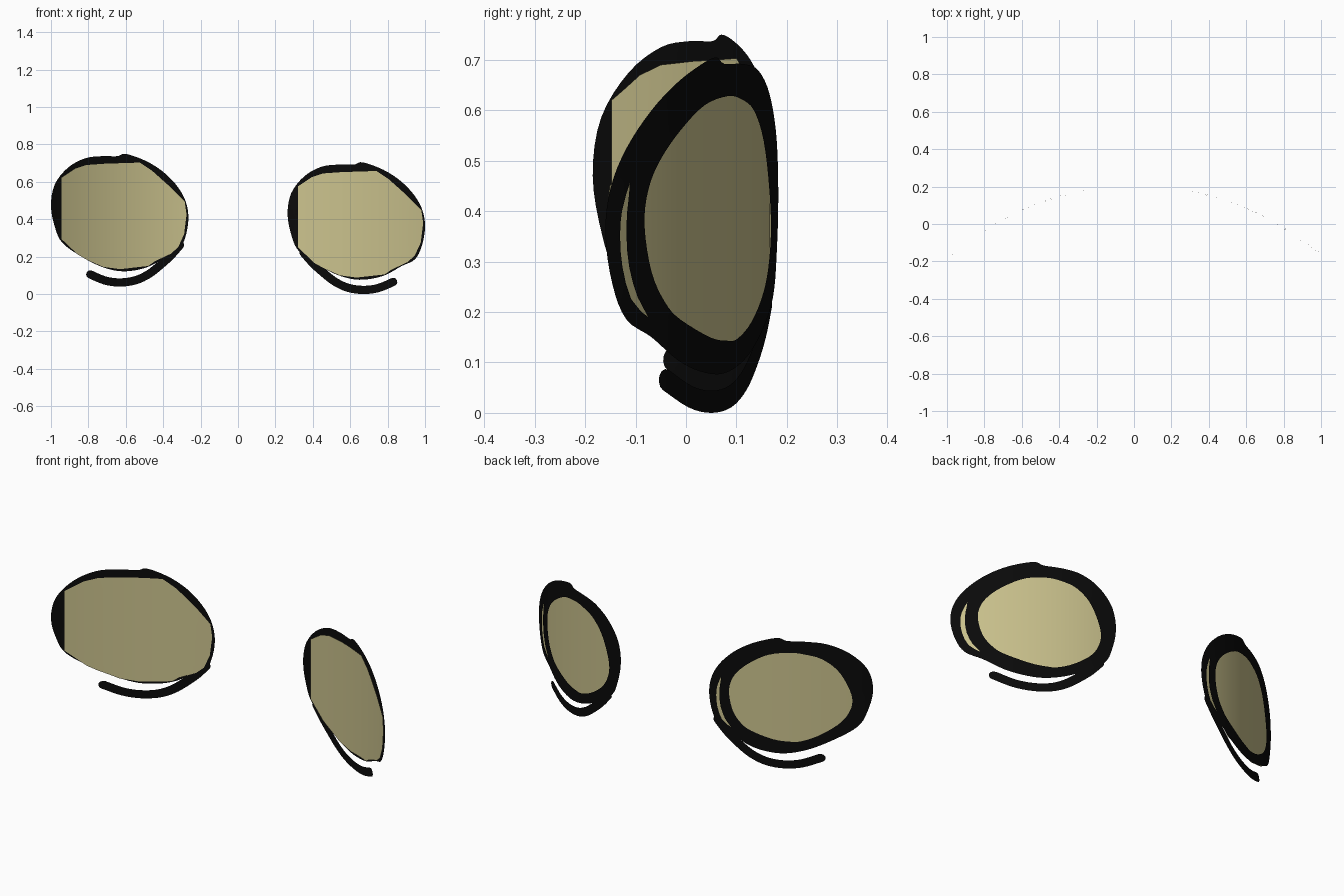
import bpy, bmesh, math
from mathutils import Vector
from mathutils.geometry import tessellate_polygon

if "Cube" in bpy.data.objects:
    bpy.data.objects.remove(bpy.data.objects["Cube"])


def material(name, colour):
    m = bpy.data.materials.new(name)
    m.diffuse_color = (*colour, 1)
    m.use_nodes = True
    m.node_tree.nodes["Principled BSDF"].inputs["Base Color"].default_value = m.diffuse_color
    return m


BLACK = material("ink black", (0.003, 0.003, 0.003))
YELLOW = material("pale yellow", (0.60, 0.545, 0.27))


# Depth of the curved sheet on each side
def bend(x):
    u = abs(x)
    if x < 0:
        return 0.178 - 0.312 * (u - 0.27) - 0.463 * (u - 0.27) * (u - 0.6)
    return 0.183 - 0.2925 * (u - 0.265) - 0.435 * (u - 0.265) * (u - 0.6)


def smooth(pts, n=4, closed=True):
    """Catmull-Rom curve through the points."""
    out, k = [], len(pts)
    at = (lambda i: pts[i % k]) if closed else (lambda i: pts[max(0, min(k - 1, i))])
    for i in range(k if closed else k - 1):
        a, b, c, d = (Vector(at(i + j)) for j in (-1, 0, 1, 2))
        for s in range(n):
            t = s / n
            out.append(0.5 * (2 * b + (c - a) * t + (2 * a - 5 * b + 4 * c - d) * t * t
                              + (3 * b - a - 3 * c + d) * t ** 3))
    if not closed:
        out.append(Vector(pts[-1]))
    return out


def plate(name, loops, mat, forward=0.0):
    """Flat outline with holes, cut into strips and bent onto the sheet."""
    loops = [[Vector((p[0], 0, p[1])) for p in l] for l in loops]
    flat = [[Vector((p.x, p.z, 0)) for p in l] for l in loops]
    bm = bmesh.new()
    verts = [bm.verts.new(p) for l in loops for p in l]
    for t in tessellate_polygon(flat):
        f = [verts[i] for i in t]
        if len(set(f)) == 3:
            bm.faces.new(f)
    for i in range(-24, 25):
        bmesh.ops.bisect_plane(bm, geom=bm.verts[:] + bm.edges[:] + bm.faces[:],
                               plane_co=(i / 24, 0, 0), plane_no=(1, 0, 0), dist=1e-5)
    for v in bm.verts:
        v.co.y = bend(v.co.x) - forward
    bm.normal_update()
    for f in bm.faces:
        if f.normal.y > 0:
            f.normal_flip()
    me = bpy.data.meshes.new(name)
    bm.to_mesh(me)
    bm.free()
    me.materials.append(mat)
    ob = bpy.data.objects.new(name, me)
    bpy.context.collection.objects.link(ob)
    for p in me.polygons:
        p.use_smooth = True
    return ob


def shift(pts, dx, dz):
    return [(p[0] + dx, p[1] + dz) for p in pts]


# Outlines, all for the left eye
RIM = [(-1.0, .47), (-.98, .585), (-.91, .675), (-.82, .725), (-.73, .737), (-.645, .737),
       (-.61, .75), (-.55, .735), (-.47, .70), (-.39, .645), (-.32, .57), (-.278, .49),
       (-.265, .40), (-.283, .30), (-.32, .23), (-.39, .195), (-.47, .15), (-.55, .127),
       (-.64, .123), (-.74, .15), (-.845, .205), (-.94, .275), (-.978, .355)]
FILL = [(-.945, .62), (-.87, .67), (-.81, .69), (-.71, .697), (-.525, .703), (-.46, .66),
        (-.365, .575), (-.285, .495), (-.275, .425), (-.288, .32), (-.32, .25), (-.36, .215),
        (-.445, .175), (-.48, .15), (-.63, .133), (-.72, .145), (-.81, .185), (-.855, .21),
        (-.945, .295)]
OPENING = shift([(.605, .628), (.54, .622), (.47, .60), (.405, .54), (.362, .45), (.345, .37),
                 (.362, .30), (.405, .24), (.485, .18), (.56, .147), (.605, .143), (.68, .15),
                 (.785, .185), (.835, .22), (.875, .28), (.895, .37), (.885, .44), (.85, .50),
                 (.785, .56), (.70, .61)], -1.265, .045)
SLIVER = shift([(.936, .455), (.957, .40), (.962, .35), (.956, .29), (.932, .225), (.885, .19),
                (.915, .23), (.938, .29), (.945, .35), (.943, .40)], -1.265, .045)
LASH = [(-.31, .262), (-.36, .205), (-.415, .155), (-.48, .105), (-.55, .073), (-.63, .062),
        (-.71, .072), (-.79, .105)]


def stroke(path, r):
    """Ribbon outline around a path with round ends."""
    c = smooth(path, 4, False)
    left, right = [], []
    for i, p in enumerate(c):
        d = (c[min(i + 1, len(c) - 1)] - c[max(i - 1, 0)]).normalized()
        n = Vector((-d.y, d.x))
        left.append(p + n * r)
        right.append(p - n * r)

    def cap(p, start):
        a = math.atan2((start - p).y, (start - p).x)
        return [p + r * Vector((math.cos(a - math.pi * k / 6), math.sin(a - math.pi * k / 6)))
                for k in range(1, 6)]
    return left + cap(c[-1], left[-1]) + right[::-1] + cap(c[0], right[0])


# The same eye drawing is repeated on both sides; only the lower lash is mirrored
for side, dx, dz in (("left", 0, 0), ("right", 1.265, -.045)):
    plate(side + "_eye_outline",
          [shift(smooth(RIM), dx, dz), shift(smooth(OPENING), dx, dz), shift(smooth(SLIVER, 2), dx, dz)],
          BLACK)
    plate(side + "_eye_fill", [shift(FILL, dx, dz)], YELLOW, 0.007)
    lash = LASH if side == "left" else [(.04 - x, z - .04) for x, z in LASH]
    plate(side + "_lower_lash", [stroke(lash, 0.022)], BLACK, 0.001)
